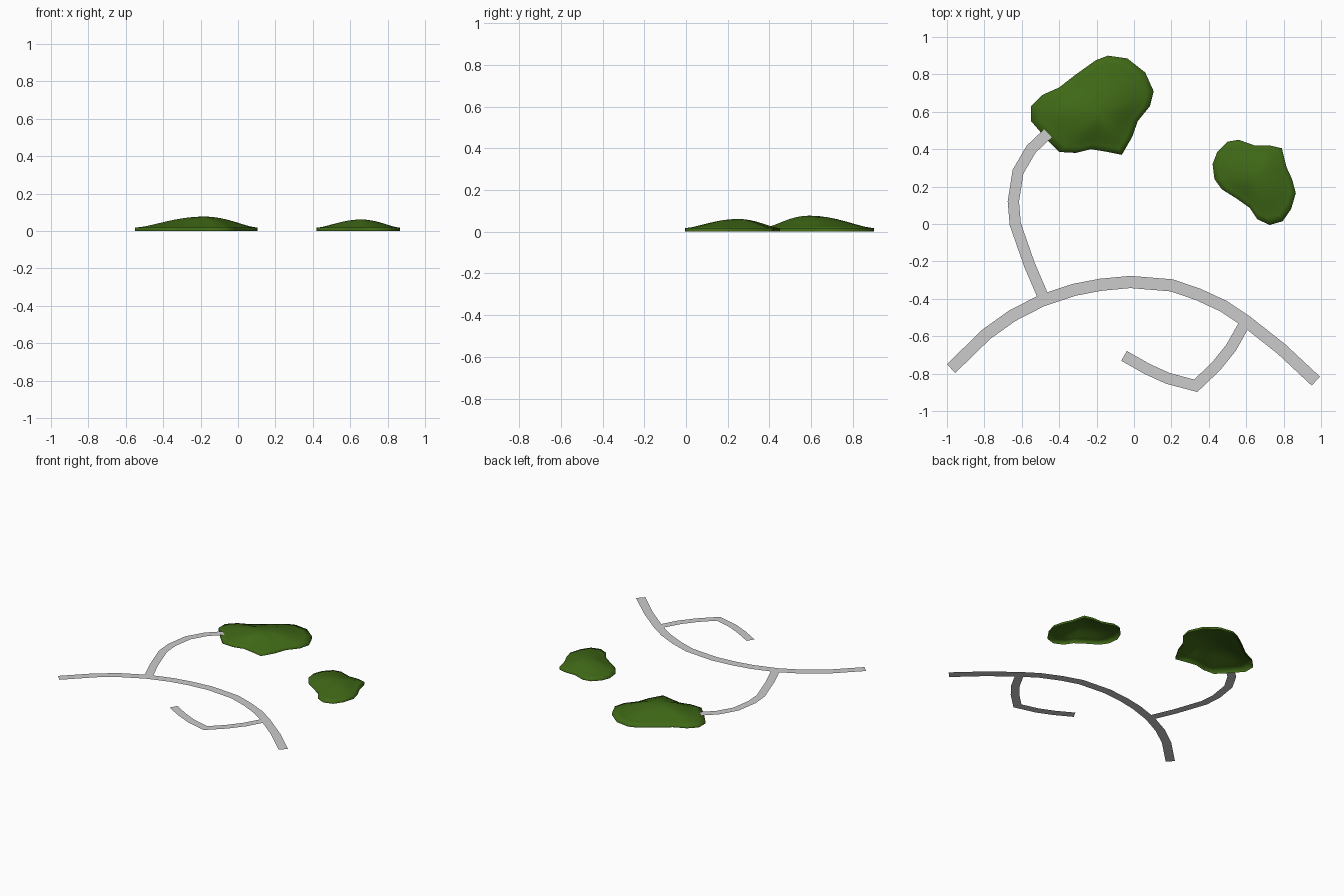
import bpy, bmesh
from mathutils import Vector

if "Cube" in bpy.data.objects:
    bpy.data.objects.remove(bpy.data.objects["Cube"])

PATH_Z = 0.026


def finish(bm, name, mat=None, smooth=False):
    me = bpy.data.meshes.new(name)
    bm.to_mesh(me)
    bm.free()
    ob = bpy.data.objects.new(name, me)
    bpy.context.collection.objects.link(ob)
    if mat:
        me.materials.append(mat)
    for p in me.polygons:
        p.use_smooth = smooth
    return ob


def ribbon(name, pts, width):
    """Flat strip with mitred joints along a centre line."""
    pts = [Vector(p) for p in pts]
    bm = bmesh.new()
    prev = None
    for i, p in enumerate(pts):
        d1 = (p - pts[i - 1]).normalized() if i else (pts[1] - p).normalized()
        d2 = (pts[i + 1] - p).normalized() if i < len(pts) - 1 else d1
        t = (d1 + d2).normalized()
        n = Vector((-t.y, t.x)) * (width / 2 / max(t.dot(d1), 0.3))
        pair = [bm.verts.new((*(p + n), PATH_Z)), bm.verts.new((*(p - n), PATH_Z))]
        if prev:
            bm.faces.new((prev[0], prev[1], pair[1], pair[0]))
        prev = pair
    return finish(bm, name)


def mound(name, outline, peak, height, mat, rim=0.017, rings=7):
    """Low open-bottomed dome rising from an irregular outline."""
    c = Vector(peak)
    outline = [Vector(p) for p in reversed(outline)]   # counter-clockwise
    bm = bmesh.new()
    top = bm.verts.new((*c, height))
    prev = None
    levels = [(k / rings, None) for k in range(1, rings + 1)] + [(1.0, 0.0)]
    for t, z in levels:
        if z is None:
            z = rim + (height - rim) * (1 - t * t) ** 1.6
        ring = [bm.verts.new((*c.lerp(p, t), z)) for p in outline]
        for i in range(len(ring)):
            j = (i + 1) % len(ring)
            if prev:
                bm.faces.new((prev[i], ring[i], ring[j], prev[j]))
            else:
                bm.faces.new((top, ring[i], ring[j]))
        prev = ring
    return finish(bm, name, mat, True)


green = bpy.data.materials.new("dark_green")
green.diffuse_color = (0.05, 0.14, 0.008, 1)
green.use_nodes = True
green.node_tree.nodes["Principled BSDF"].inputs["Base Color"].default_value = green.diffuse_color

# Paths
ribbon("main_path", [(-.978, -.773), (-.79, -.59), (-.65, -.49), (-.49, -.408),
                     (-.32, -.352), (-.18, -.325), (-.02, -.31), (.20, -.328),
                     (.34, -.375), (.48, -.44), (.60, -.52), (.79, -.67),
                     (.972, -.84)], .065)
ribbon("back_branch_path", [(-.485, -.39), (-.56, -.215), (-.635, .0), (-.645, .12),
                            (-.62, .28), (-.55, .40), (-.46, .485)], .06)
ribbon("front_branch_path", [(.59, -.535), (.52, -.66), (.44, -.76), (.33, -.865),
                             (.18, -.825), (.07, -.775), (-.053, -.705)], .06)

# Shrub mounds
mound("large_shrub_mound",
      [(-.14, .90), (-.035, .885), (.06, .81), (.105, .71), (.085, .63), (.02, .55),
       (-.01, .465), (-.065, .37), (-.14, .385), (-.23, .40), (-.31, .38), (-.40, .385),
       (-.46, .445), (-.55, .55), (-.55, .63), (-.49, .69), (-.40, .73), (-.31, .80),
       (-.205, .875)], (-.18, .59), .077, green)
mound("small_shrub_mound",
      [(.56, .45), (.645, .42), (.725, .42), (.79, .405), (.815, .305), (.845, .24),
       (.865, .165), (.84, .08), (.795, .015), (.725, -.005), (.66, .025), (.62, .085),
       (.55, .135), (.47, .185), (.43, .24), (.42, .32), (.445, .385), (.50, .44)],
      (.66, .25), .061, green)
